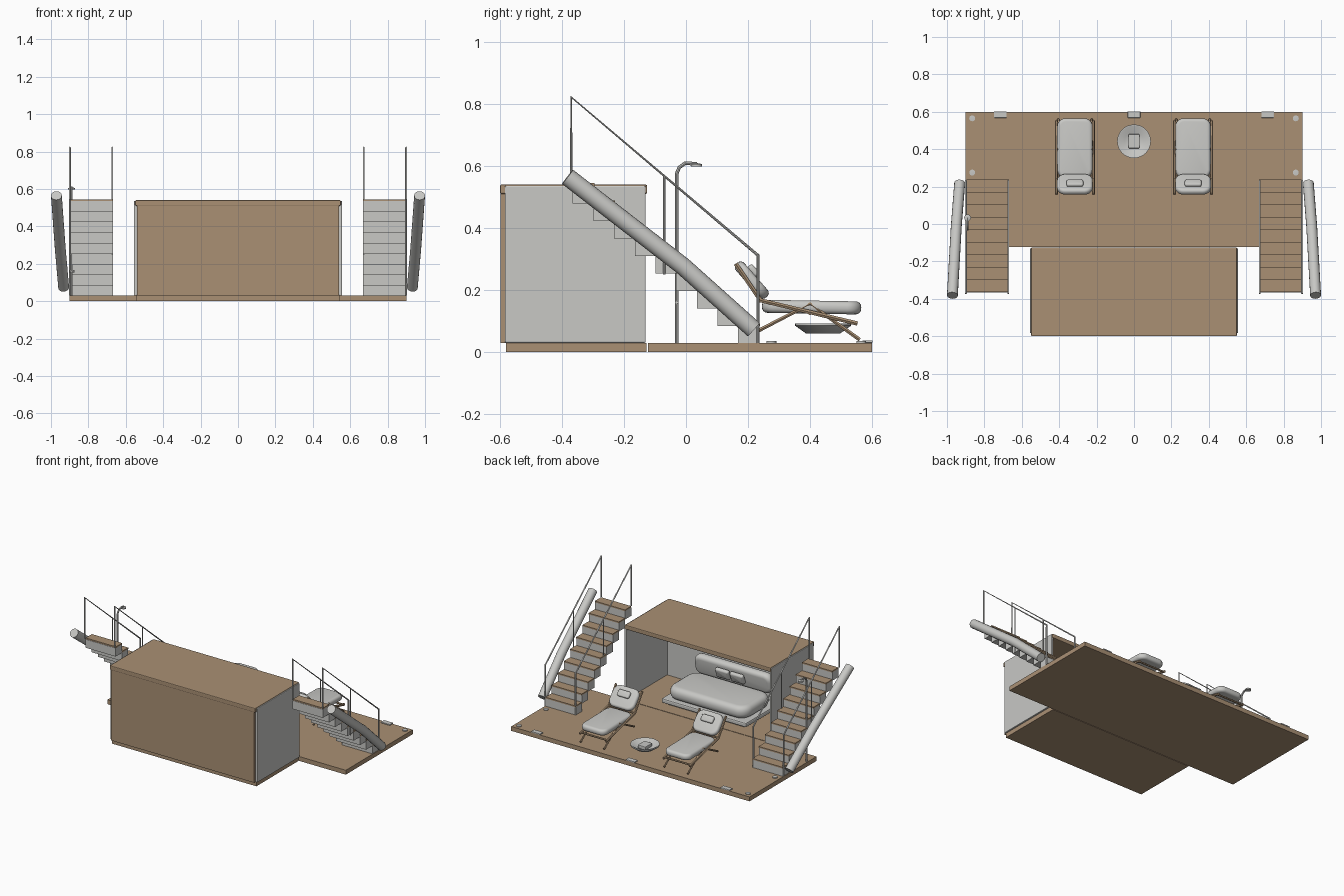
import bpy, bmesh, math
from mathutils import Matrix, Vector

old = bpy.data.objects.get("Cube")
if old:
    bpy.data.objects.remove(old, do_unlink=True)


def material(name, rgb):
    m = bpy.data.materials.new(name)
    m.use_nodes = True
    m.diffuse_color = (*rgb, 1)
    m.node_tree.nodes["Principled BSDF"].inputs["Base Color"].default_value = (*rgb, 1)
    return m


WOOD = material("teak wood", (0.40, 0.28, 0.175))
GRAY = material("light gray", (0.58, 0.58, 0.56))


def add_mesh(name, bm, mat, smooth=False):
    mesh = bpy.data.meshes.new(name)
    bm.to_mesh(mesh)
    bm.free()
    ob = bpy.data.objects.new(name, mesh)
    bpy.context.collection.objects.link(ob)
    mesh.materials.append(mat)
    if smooth:
        bpy.ops.object.select_all(action='DESELECT')
        ob.select_set(True)
        bpy.context.view_layer.objects.active = ob
        bpy.ops.object.shade_smooth_by_angle(angle=math.radians(40))
    return ob


def box(name, x, y, z, mat, bevel=0.0):
    """Box from (min, max) ranges, with optional chamfered edges."""
    bm = bmesh.new()
    bmesh.ops.create_cube(bm, size=1)
    for v in bm.verts:
        v.co = [lo + (c + 0.5) * (hi - lo) for c, (lo, hi) in zip(v.co, (x, y, z))]
    if bevel:
        bmesh.ops.bevel(bm, geom=bm.edges[:], offset=bevel, segments=2,
                        profile=0.5, affect='EDGES')
    return add_mesh(name, bm, mat)


def cushion(name, centre, size, tilt=0.0, corner=0.04):
    """Soft pad: rounded outline, then rounded rims, tilted about x."""
    bm = bmesh.new()
    bmesh.ops.create_cube(bm, size=1)
    for v in bm.verts:
        v.co = [c * s for c, s in zip(v.co, size)]
    upright = [e for e in bm.edges
               if abs(e.verts[0].co.z - e.verts[1].co.z) > size[2] / 2]
    bmesh.ops.bevel(bm, geom=upright, offset=corner, segments=6,
                    profile=0.5, affect='EDGES')
    rims = [e for e in bm.edges if abs(e.verts[0].co.z - e.verts[1].co.z) < 1e-5]
    bmesh.ops.bevel(bm, geom=rims, offset=size[2] * 0.42, segments=4,
                    profile=0.5, affect='EDGES')
    bm.transform(Matrix.Translation(centre) @ Matrix.Rotation(tilt, 4, 'X'))
    return add_mesh(name, bm, GRAY, True)


def tube(name, points, radius, mat, res=2):
    """Round bar swept along a path."""
    cu = bpy.data.curves.new(name, 'CURVE')
    cu.dimensions = '3D'
    cu.bevel_depth, cu.bevel_resolution, cu.use_fill_caps = radius, res, True
    sp = cu.splines.new('POLY')
    sp.points.add(len(points) - 1)
    for p, co in zip(sp.points, points):
        p.co = (*co, 1)
    tmp = bpy.data.objects.new(name + "_path", cu)
    bpy.context.collection.objects.link(tmp)
    dg = bpy.context.evaluated_depsgraph_get()
    mesh = bpy.data.meshes.new_from_object(tmp.evaluated_get(dg))
    bm = bmesh.new()
    bm.from_mesh(mesh)
    bpy.data.objects.remove(tmp, do_unlink=True)
    bpy.data.meshes.remove(mesh)
    return add_mesh(name, bm, mat, True)


def lathe(name, profile, centre, mat, steps=32):
    bm = bmesh.new()
    verts = [bm.verts.new((r, 0, z)) for r, z in profile]
    edges = [bm.edges.new(pair) for pair in zip(verts, verts[1:])]
    bmesh.ops.spin(bm, geom=verts + edges, cent=(0, 0, 0), axis=(0, 0, 1),
                   angle=math.tau, steps=steps)
    bmesh.ops.remove_doubles(bm, verts=bm.verts[:], dist=1e-4)
    bmesh.ops.recalc_face_normals(bm, faces=bm.faces[:])
    bm.transform(Matrix.Translation(centre))
    return add_mesh(name, bm, mat, True)


# Decks
box("main_deck", (-0.9, 0.9), (-0.123, 0.6), (0, 0.03), WOOD)
box("cabin_deck", (-0.545, 0.545), (-0.58, -0.127), (0, 0.03), WOOD)

# Cabin shell, open towards the main deck
box("cabin_roof", (-0.55, 0.55), (-0.6, -0.125), (0.51, 0.54), WOOD, 0.005)
box("cabin_front_cladding", (-0.54, 0.54), (-0.598, -0.584), (0.03, 0.512), WOOD)
box("cabin_front_lining", (-0.54, 0.54), (-0.584, -0.572), (0.03, 0.512), GRAY)
for side, s in (("left", 1), ("right", -1)):
    xs = sorted((s * 0.54, s * 0.556))
    box(side + "_cabin_wall", xs, (-0.584, -0.13), (0.03, 0.536), GRAY, 0.004)

# Daybed inside the cabin
box("daybed_base", (-0.32, 0.32), (-0.56, -0.19), (0.045, 0.075), GRAY, 0.008)
box("daybed_plinth", (-0.29, 0.29), (-0.55, -0.22), (0.03, 0.045), GRAY)
cushion("daybed_seat", (0, -0.36, 0.115), (0.6, 0.31, 0.085), 0, 0.08)
cushion("daybed_back", (0, -0.525, 0.205), (0.58, 0.14, 0.06), math.radians(80), 0.05)
for x in (-0.055, 0.055):
    cushion("daybed_pillow", (x, -0.478, 0.205), (0.1, 0.07, 0.03), math.radians(70), 0.012)

# Stairs, handrails and side tubes
STEPS, RUN, RISE = 9, 0.0667, 0.0565
for side, s in (("left", 1), ("right", -1)):
    xs = sorted((s * 0.668, s * 0.896))
    for i in range(STEPS):
        y1 = 0.235 - i * RUN
        z0 = 0.027 + i * RISE
        box(side + "_step", xs, (y1 - RUN, y1), (z0, z0 + 0.057), GRAY)
        box(side + "_tread", xs, (y1 - RUN + 0.002, y1 + 0.003),
            (z0 + 0.057, z0 + 0.066), WOOD)
    for x in (s * 0.672, s * 0.899):
        tube(side + "_handrail", [(x, -0.37, 0.545), (x, -0.37, 0.822),
                                  (x, 0.232, 0.312), (x, 0.232, 0.03)], 0.005, GRAY)
        tube(side + "_middle_post", [(x, -0.07, 0.25), (x, -0.07, 0.567)], 0.004, GRAY)
    tube(side + "_side_tube", [(s * 0.971, -0.382, 0.565), (s * 0.95, -0.01, 0.277),
                               (s * 0.932, 0.218, 0.073)], 0.029, GRAY, 6)

# Shower beside the right stairs
tube("shower_pole", [(-0.89, -0.03, 0.03), (-0.89, -0.03, 0.575), (-0.89, -0.022, 0.595),
                     (-0.89, -0.003, 0.609), (-0.89, 0.035, 0.607)], 0.006, GRAY)
lathe("shower_head", [(0, 0), (0.018, 0), (0.018, 0.008), (0, 0.012)],
      (-0.89, 0.034, 0.598), GRAY, 16)
tube("shower_tap", [(-0.9, -0.03, 0.16), (-0.875, -0.03, 0.16)], 0.006, GRAY)

# Loungers
for x in (-0.316, 0.316):
    cushion("lounger_seat", (x, 0.405, 0.145), (0.19, 0.32, 0.042), math.radians(-1), 0.045)
    cushion("lounger_backrest", (x, 0.212, 0.232), (0.19, 0.145, 0.036),
            math.radians(-49), 0.045)
    cushion("lounger_pillow", (x, 0.218, 0.262), (0.09, 0.045, 0.022),
            math.radians(-49), 0.012)
    for dx in (-0.099, 0.099):
        tube("lounger_side_rail", [(x + dx, 0.16, 0.285), (x + dx, 0.24, 0.167),
                                   (x + dx, 0.553, 0.092)], 0.008, WOOD, 1)
        tube("lounger_leg", [(x + dx * 0.9, 0.235, 0.07), (x + dx * 0.9, 0.4, 0.155),
                             (x + dx * 0.9, 0.56, 0.04)], 0.007, WOOD, 1)
    for y, z in ((0.24, 0.165), (0.4, 0.125), (0.54, 0.096)):
        tube("lounger_crossbar", [(x - 0.1, y, z), (x + 0.1, y, z)], 0.006, WOOD, 1)

# Fire bowl
lathe("fire_bowl", [(0, 0.06), (0.055, 0.06), (0.09, 0.085), (0.09, 0.093),
                    (0.083, 0.093), (0.05, 0.07), (0, 0.07)], (0, 0.442, 0), GRAY)
box("fire_bowl_burner", (-0.03, 0.03), (0.405, 0.48), (0.07, 0.092), GRAY, 0.004)

# Deck fittings
for x in (-0.715, 0, 0.715):
    box("mooring_cleat", (x - 0.034, x + 0.034), (0.568, 0.602), (0.03, 0.038), GRAY, 0.002)
for x in (-0.865, 0.865):
    for y in (0.275, 0.565):
        lathe("deck_cap", [(0.016, 0), (0.016, 0.005), (0, 0.006)], (x, y, 0.03), GRAY, 16)
